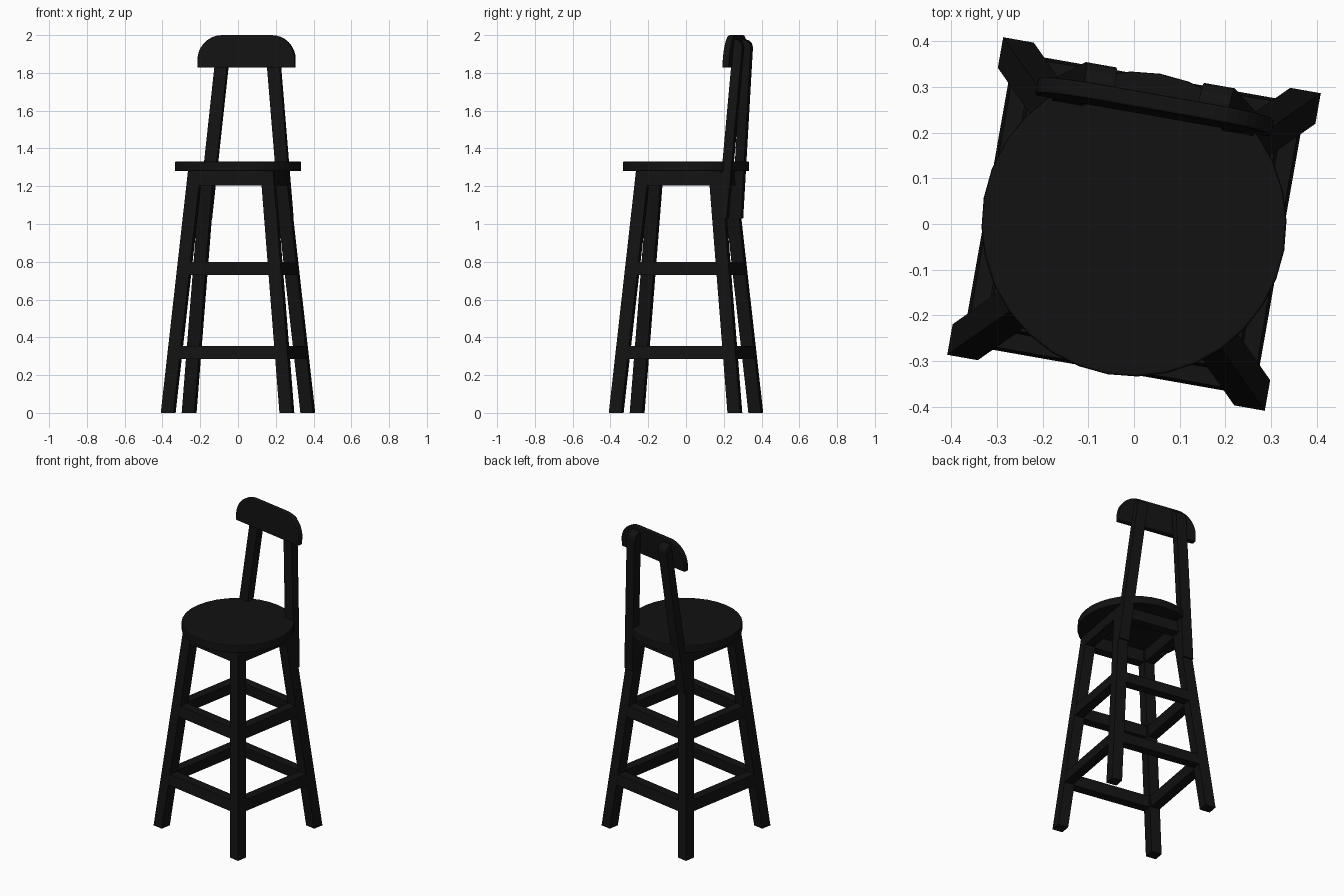
import bpy, bmesh
from math import radians, sin, cos, pi
from mathutils import Matrix

if "Cube" in bpy.data.objects:
    bpy.data.objects.remove(bpy.data.objects["Cube"])

TURN = Matrix.Rotation(radians(-10), 4, 'Z')   # whole chair is turned slightly
SPLAY = 0.097                                  # inward lean of the legs per unit height
LEG = 0.068
mat = bpy.data.materials.new("black_paint")
mat.diffuse_color = (0.006, 0.006, 0.006, 1)
mat.use_nodes = True
mat.node_tree.nodes["Principled BSDF"].inputs["Base Color"].default_value = mat.diffuse_color


def loft(name, ring_a, ring_b, turn=0.0, bevel=0.0):
    """Closed solid between two matching rings of points."""
    bm = bmesh.new()
    a = [bm.verts.new(p) for p in ring_a]
    b = [bm.verts.new(p) for p in ring_b]
    n = len(a)
    bm.faces.new(a)
    bm.faces.new(b)
    for i in range(n):
        bm.faces.new((a[i], a[(i + 1) % n], b[(i + 1) % n], b[i]))
    bmesh.ops.recalc_face_normals(bm, faces=bm.faces)
    bm.transform(TURN @ Matrix.Rotation(turn, 4, 'Z'))
    me = bpy.data.meshes.new(name)
    bm.to_mesh(me)
    bm.free()
    me.materials.append(mat)
    ob = bpy.data.objects.new(name, me)
    bpy.context.collection.objects.link(ob)
    if bevel:
        m = ob.modifiers.new("edge_bevel", 'BEVEL')
        m.width, m.segments, m.angle_limit = bevel, 2, radians(40)
    return ob


def rect(x0, x1, y0, y1, z):
    return [(x0, y0, z), (x1, y0, z), (x1, y1, z), (x0, y1, z)]


def outer(z):
    return 0.353 - SPLAY * z


# Splayed legs
for i, name in enumerate(("back_right", "back_left", "front_left", "front_right")):
    rings = [rect(outer(z) - LEG, outer(z), outer(z) - LEG, outer(z), z) for z in (0, 1.285)]
    loft(name + "_leg", *rings, turn=i * pi / 2)

# Two rows of stretchers and the apron under the seat, flush with the legs
for part, z0, z1 in (("lower_stretcher", 0.285, 0.355),
                     ("upper_stretcher", 0.73, 0.80),
                     ("apron", 1.205, 1.285)):
    for i, side in enumerate(("back", "left", "front", "right")):
        rings = []
        for z in (z0, z1):
            o = outer(z)
            rings.append(rect(-o + 0.03, o - 0.03, o - 0.06, o - 0.0005, z))
        loft(f"{side}_{part}", *rings, turn=i * pi / 2)

# Round seat
circle = [(0.334 * cos(2 * pi * i / 32), 0.334 * sin(2 * pi * i / 32)) for i in range(32)]
loft("seat", [(x, y, 1.28) for x, y in circle], [(x, y, 1.33) for x, y in circle], bevel=0.005)


# Back posts: side profile leaning back, rounded at the top rear
def post_back(z):
    return 0.263 + 0.075 * (z - 1.03)


profile = [(0.05, 1.03), (0.0, 1.03), (0.0, 1.935), (0.006, 1.955), (0.02, 1.97), (0.04, 1.978), (0.05, 1.978)]
for s, name in ((-1, "left"), (1, "right")):
    rings = [[(s * (outer(z) - d), post_back(z) - inset, z) for inset, z in profile] for d in (0, LEG)]
    loft(name + "_back_post", *rings)

# Headrest panel with rounded top corners
R, HW, TOP = 0.13, 0.262, 2.0
arc = [(HW - R + R * cos(t), TOP - R + R * sin(t)) for t in (pi / 2 * i / 8 for i in range(9))]
outline = [(HW, 1.828)] + arc + [(-x, z) for x, z in reversed(arc)] + [(-HW, 1.828)]
front, back = ([(x, post_back(z) - d, z) for x, z in outline] for d in (0.083, 0.047))
loft("headrest", front, back, bevel=0.005)
